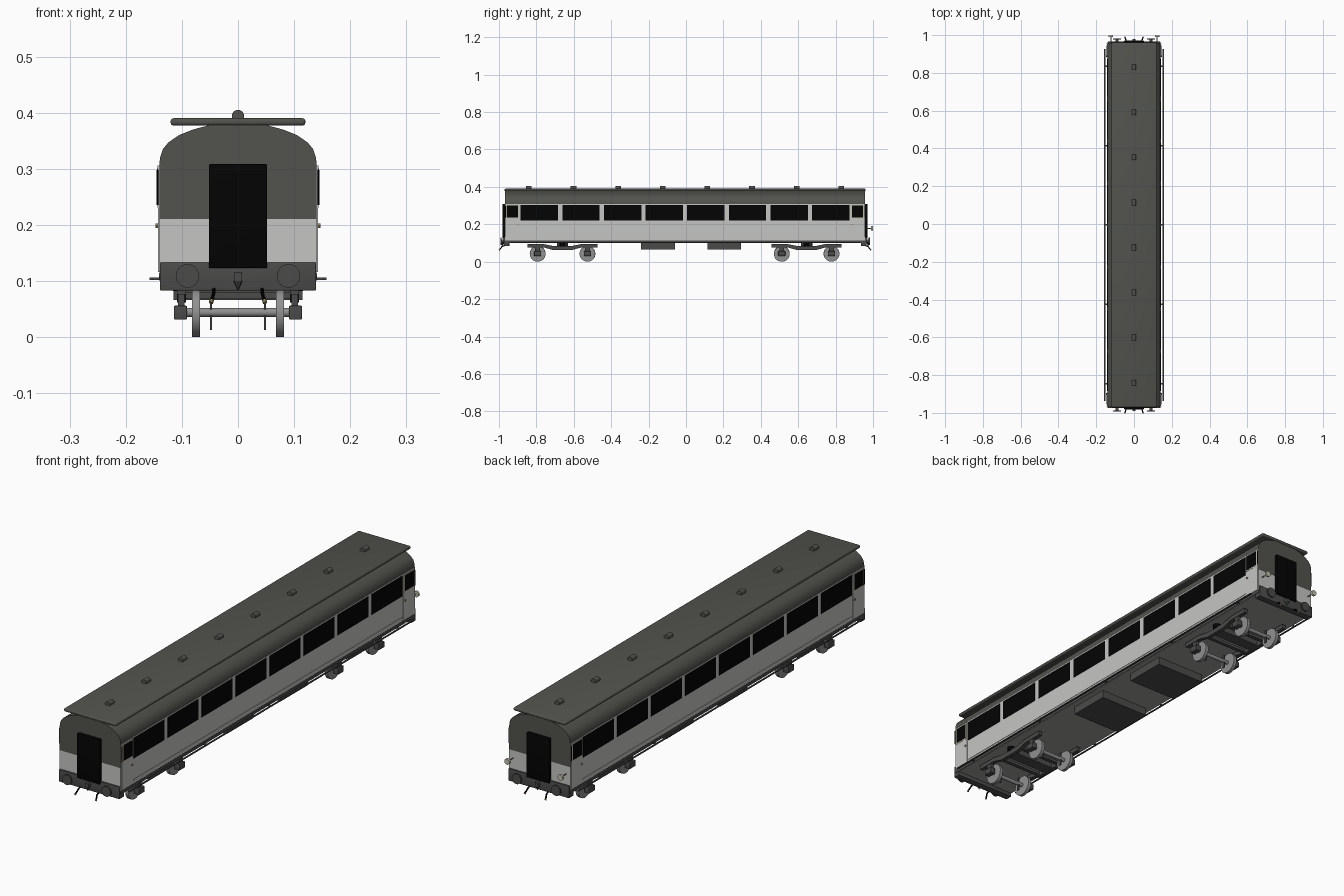
import bpy, bmesh, math
from mathutils import Matrix, Vector

if "Cube" in bpy.data.objects:
    bpy.data.objects.remove(bpy.data.objects["Cube"])

Y0 = -0.005          # carriage centre along its length
HALF = 0.963         # half length of the body
SIDE = 0.14          # half width of the body


def material(name, r, g, b):
    m = bpy.data.materials.new(name)
    m.use_nodes = True
    m.diffuse_color = (r, g, b, 1)
    m.node_tree.nodes["Principled BSDF"].inputs["Base Color"].default_value = (r, g, b, 1)
    return m


PANEL = material("panel light grey", 0.56, 0.56, 0.55)
ROOF = material("roof dark grey", 0.085, 0.085, 0.075)
FRAME = material("underframe grey", 0.07, 0.07, 0.068)
FLOOR = material("floor mid grey", 0.34, 0.34, 0.33)
BLACK = material("glass black", 0.001, 0.001, 0.001)
STEEL = material("wheel steel", 0.28, 0.28, 0.28)
BRASS = material("brass", 0.42, 0.32, 0.17)
CREAM = material("lamp cream", 0.55, 0.52, 0.42)


def finish(name, bm, *mats):
    """Turn a bmesh into an object, smooth except at sharp edges."""
    bmesh.ops.recalc_face_normals(bm, faces=bm.faces)
    for f in bm.faces:
        f.smooth = True
    for e in bm.edges:
        e.smooth = e.calc_face_angle(3) < math.radians(32)
    bm.transform(Matrix.Translation((0, Y0, 0)))
    me = bpy.data.meshes.new(name)
    bm.to_mesh(me)
    bm.free()
    for m in mats:
        me.materials.append(m)
    bpy.context.collection.objects.link(bpy.data.objects.new(name, me))


def box(name, mat, x, y, z, bevel=0):
    """Box given as (min, max) pairs."""
    bm = bmesh.new()
    bmesh.ops.create_cube(bm, size=1)
    for v in bm.verts:
        v.co = [(a + b) / 2 + c * (b - a) for (a, b), c in zip((x, y, z), v.co)]
    if bevel:
        bmesh.ops.bevel(bm, geom=bm.edges[:], offset=bevel, segments=3, profile=.5, affect='EDGES')
    finish(name, bm, mat)


def span(a, b):
    return (min(a, b), max(a, b))


def rod(name, mat, a, b, r, r2=None, sides=24):
    """Cylinder or cone between two points."""
    a, b = Vector(a), Vector(b)
    bm = bmesh.new()
    bmesh.ops.create_cone(bm, cap_ends=True, segments=sides, radius1=r,
                          radius2=r if r2 is None else r2, depth=(b - a).length)
    turn = (b - a).to_track_quat('Z', 'Y').to_matrix().to_4x4()
    bm.transform(Matrix.Translation((a + b) / 2) @ turn)
    finish(name, bm, mat)


def extrude(points, offset):
    """Closed prism from an outline."""
    bm = bmesh.new()
    near = [bm.verts.new(p) for p in points]
    far = [bm.verts.new(Vector(p) + Vector(offset)) for p in points]
    bm.faces.new(near)
    bm.faces.new(far[::-1])
    for i in range(len(points)):
        bm.faces.new((near[i - 1], near[i], far[i], far[i - 1]))
    bmesh.ops.recalc_face_normals(bm, faces=bm.faces)
    return bm


# Body shell: arched section, light sides, dark roof and upper ends
half = [(SIDE, .11), (SIDE, .308), (.139, .32), (.134, .335), (.124, .347),
        (.105, .36), (.08, .37), (.042, .38), (0, .383)]
section = half + [(-x, z) for x, z in reversed(half[:-1])]
bm = extrude([(x, -HALF, z) for x, z in section], (0, 2 * HALF, 0))
bmesh.ops.bisect_plane(bm, geom=bm.verts[:] + bm.edges[:] + bm.faces[:],
                       plane_co=(0, 0, .21), plane_no=(0, 0, 1))
for f in bm.faces:
    f.normal_update()
    is_end = abs(f.normal.y) > .9
    f.material_index = int(f.calc_center_median().z > (.21 if is_end else .307))
finish("body_shell", bm, PANEL, ROOF)

# Flat roof deck and ventilators
box("roof_deck", ROOF, (-.12, .12), (-.966, .966), (.377, .39), .005)
for i in range(8):
    y = (i - 3.5) * .2385
    rod("roof_vent", ROOF, (0, y - .015, .394), (0, y + .015, .394), .011)

# Sill and underside of the floor
box("sill", FRAME, (-.141, .141), (-HALF, HALF), (.101, .114))
box("floor", FLOOR, (-.139, .139), (-.94, .94), (.099, .102))

for s in (-1, 1):
    # Passenger windows
    for i in range(8):
        y = (i - 3.5) * .2225
        box("window", BLACK, span(s * .138, s * .142), (y - .1, y + .1), (.219, .303))
    # Lower body moulding
    box("side_moulding", PANEL, span(s * .138, s * .142), (-.88, .88), (.128, .132))
    # Footboard on brackets
    box("footboard", FRAME, span(s * .152, s * .158), (-.932, .932), (.102, .106))
    for i in range(5):
        y = (i - 2) * .42
        box("footboard_bracket", FRAME, span(s * .138, s * .153), (y - .004, y + .004), (.102, .106))
    # End doors with window, handle and rail
    for e in (-1, 1):
        yc = e * .922
        box("door", PANEL, span(s * .138, s * .1425), (yc - .036, yc + .036), (.116, .306))
        box("door_window_frame", CREAM, span(s * .138, s * .1435), (yc - .035, yc + .035), (.23, .306))
        box("door_window", BLACK, span(s * .138, s * .1445), (yc - .029, yc + .029), (.236, .3))
        rod("door_handle", BRASS, (s * .14, yc - e * .028, .198), (s * .147, yc - e * .028, .198), .004, sides=10)
        rod("handrail", BLACK, (s * .1435, e * .96, .235), (s * .1435, e * .96, .298), .0015, sides=8)

# Body ends
for e in (-1, 1):
    box("gangway_door", BLACK, (-.052, .052), span(e * .955, e * .976), (.123, .308), .002)
    box("headstock", FRAME, (-.139, .139), span(e * .94, e * .97), (.083, .133), .002)
    box("coupler_block", FRAME, (-.007, .007), span(e * .965, e * .984), (.1, .116))
    rod("coupler_hook", FRAME, (0, e * .978, .1), (0, e * .978, .084), .008, .001, 8)
    for s in (-1, 1):
        x = s * .09
        rod("buffer_shank", FRAME, (x, e * .965, .109), (x, e * .984, .109), .009)
        rod("buffer_head", FRAME, (x, e * .982, .109), (x, e * .988, .109), .021)
        # Hanging brake hose with a brass end
        path = [(.043, .966, .086), (.043, .98, .08), (.045, .985, .072), (.047, .991, .066)]
        pts = [(s * a, e * b, c) for a, b, c in path]
        for a, b in zip(pts, pts[1:]):
            rod("brake_hose", BLACK, a, b, .0032, sides=10)
        rod("hose_coupling", BRASS, pts[-1], (s * .048, e * .994, .061), .004, sides=10)

# Tail lamp discs on short stems at the rear end
for s in (-1, 1):
    x = s * .122
    rod("tail_lamp_stem", STEEL, (x, .96, .178), (x, .998, .178), .002, sides=8)
    rod("tail_lamp", CREAM, (x, .995, .178), (x, 1.004, .178), .012)

# Equipment boxes under the floor
for y in (-.145, .21):
    box("equipment_box", FRAME, (-.115, .115), (y - .09, y + .09), (.066, .102))

# Bogies
upper = [(-.187, .094), (-.1, .094), (-.05, .084), (.05, .084), (.1, .094), (.187, .094)]
lower = [(.187, .076), (.1, .076), (.05, .062), (-.05, .062), (-.1, .076), (-.187, .076)]
for c in (-.655, .65):
    box("bogie_bolster", FRAME, (-.1, .1), (c - .025, c + .025), (.066, .088))
    rod("bogie_pivot", FRAME, (0, c, .085), (0, c, .102), .03)
    for d in (-.06, .06):
        box("bogie_crossbar", FRAME, (-.1, .1), (c + d - .008, c + d + .008), (.068, .08))
    for s in (-1, 1):
        bm = extrude([(s * .093, c + y, z) for y, z in upper + lower], (s * .016, 0, 0))
        finish("bogie_side_frame", bm, FRAME)
        rod("bogie_spring", BLACK, (s * .1, c, .082), (s * .1, c, .102), .016)
    for w in (-.133, .133):
        y = c + w
        rod("axle", STEEL, (-.1, y, .044), (.1, y, .044), .008)
        for s in (-1, 1):
            rod("wheel", STEEL, (s * .07, y, .042), (s * .082, y, .042), .042, sides=32)
            rod("wheel_flange", STEEL, (s * .068, y, .0425), (s * .071, y, .0425), .0425, sides=32)
            box("axle_box", FRAME, span(s * .091, s * .114), (y - .019, y + .019), (.031, .056), .002)
            box("axle_guard", FRAME, span(s * .095, s * .107), (y - .013, y + .013), (.054, .08))
            box("brake_hanger", FRAME, span(s * .046, s * .05), (y - .006, y + .006), (.013, .07))
